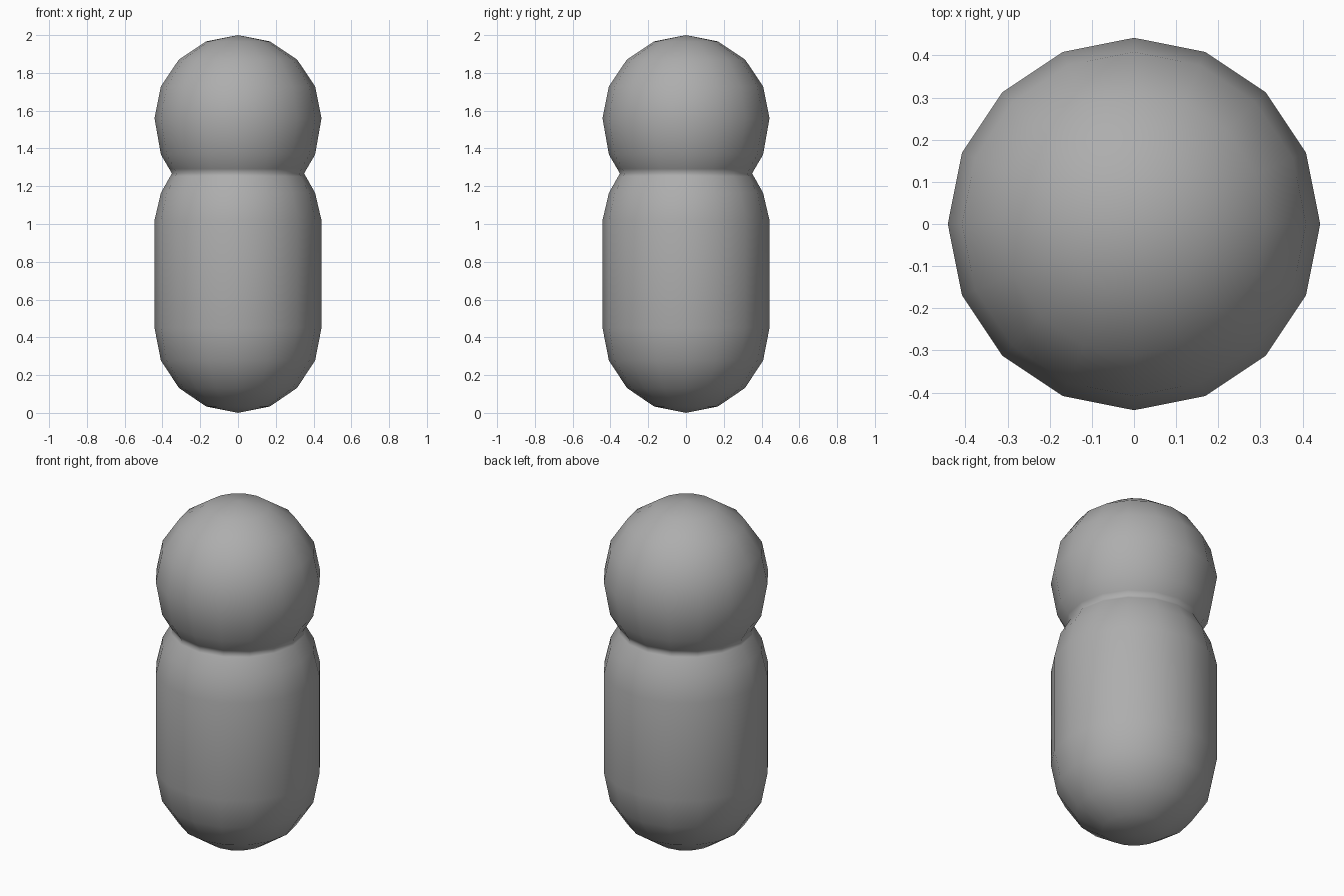
import bpy, bmesh
from math import sin, cos, pi, tau

if "Cube" in bpy.data.objects:
    bpy.data.objects.remove(bpy.data.objects["Cube"])

SIDES = 16
R = 0.442

# Profile (radius, z) from bottom pole to top pole
quarter = [i * pi / 8 for i in range(4)]
profile = [(R * sin(a), 0.45 - 0.45 * cos(a)) for a in quarter]       # rounded base
profile += [(R, 0.45), (R, 1.02), (0.408, 1.165)]                     # straight body and shoulder
profile += [(0.359, 1.252), (0.35, 1.268), (0.364, 1.292)]            # tight neck crease
profile += [(0.408, 1.367), (R, 1.56)]                                # lower head
profile += [(R * sin(a), 1.56 + 0.44 * cos(a)) for a in quarter[::-1]]  # head dome

# Lathe the profile into one continuous skin
bm = bmesh.new()
rings = [[bm.verts.new((r * cos(tau * k / SIDES), r * sin(tau * k / SIDES), z))
          for k in range(SIDES)] for r, z in profile[1:-1]]
for lower, upper in zip(rings, rings[1:]):
    for k in range(SIDES):
        n = (k + 1) % SIDES
        bm.faces.new((lower[k], lower[n], upper[n], upper[k]))

# Close both poles with triangle fans
bottom = bm.verts.new((0, 0, profile[0][1]))
top = bm.verts.new((0, 0, profile[-1][1]))
for k in range(SIDES):
    n = (k + 1) % SIDES
    bm.faces.new((bottom, rings[0][n], rings[0][k]))
    bm.faces.new((top, rings[-1][k], rings[-1][n]))
bmesh.ops.recalc_face_normals(bm, faces=bm.faces[:])
for f in bm.faces:
    f.smooth = True

mesh = bpy.data.meshes.new("body_and_head")
bm.to_mesh(mesh)
bm.free()

# Darker grey skin
grey = bpy.data.materials.new("dark_grey")
grey.diffuse_color = (0.42, 0.42, 0.42, 1)
grey.use_nodes = True
grey.node_tree.nodes["Principled BSDF"].inputs["Base Color"].default_value = grey.diffuse_color
mesh.materials.append(grey)
bpy.context.collection.objects.link(bpy.data.objects.new("body_and_head", mesh))
